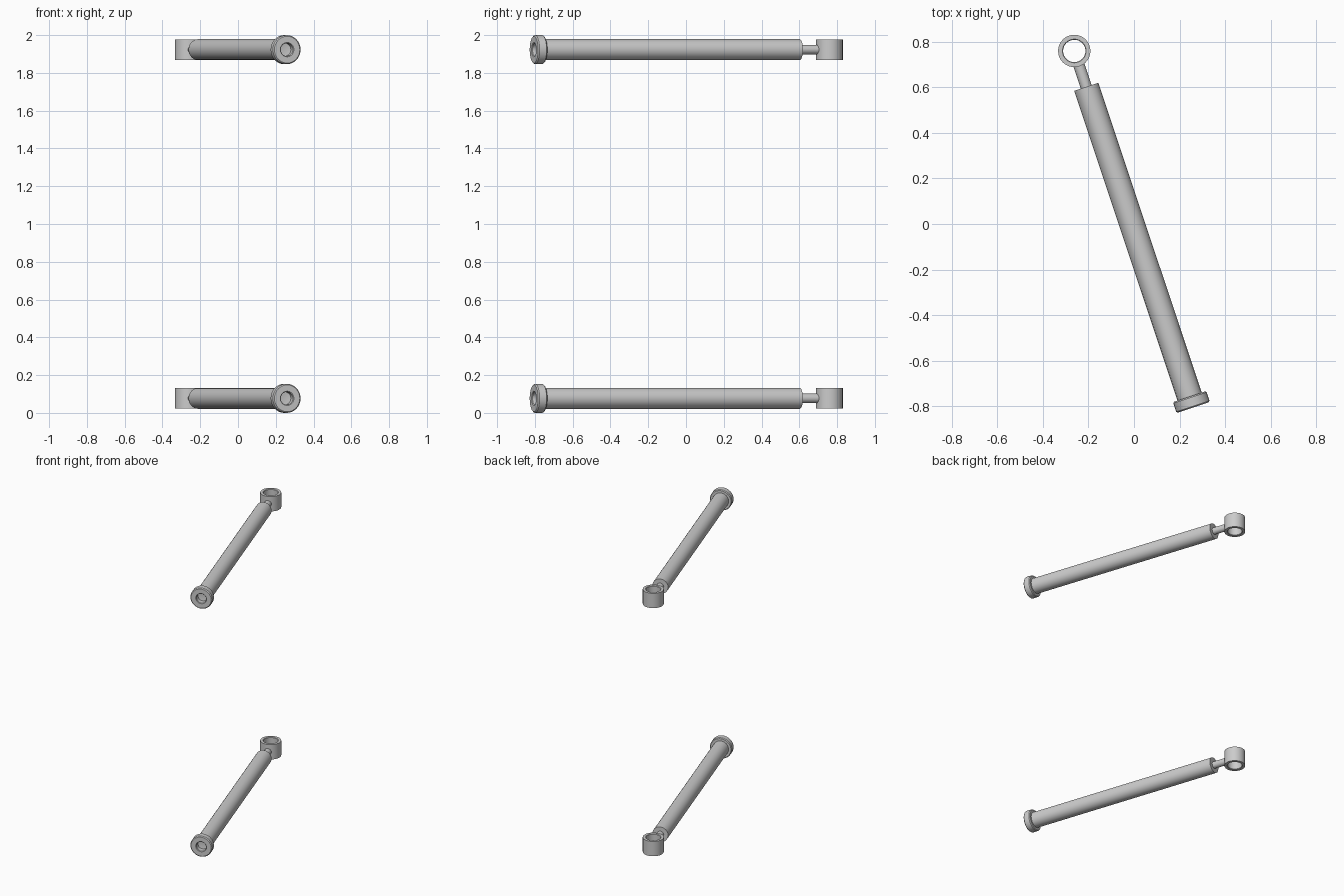
import bpy, bmesh, math
from mathutils import Vector, Matrix

if "Cube" in bpy.data.objects:
    bpy.data.objects.remove(bpy.data.objects["Cube"])

BASE = Vector((0.26, -0.805, 0))     # centre of the end cap face
EYE = Vector((-0.262, 0.759, 0))     # centre of the mounting ring
AXIS = EYE - BASE
LENGTH = AXIS.length
ROT = AXIS.to_track_quat('Z', 'Y').to_matrix().to_4x4()


def lathe(name, profile, sides, matrix, closed=False):
    """Revolve (radius, height) points around local z."""
    bm = bmesh.new()
    pts = [bm.verts.new((r, 0, h)) for r, h in profile]
    pairs = list(zip(pts, pts[1:]))
    if closed:
        pairs.append((pts[-1], pts[0]))
    edges = [bm.edges.new(p) for p in pairs]
    bmesh.ops.spin(bm, geom=pts + edges, cent=(0, 0, 0), axis=(0, 0, 1),
                   angle=math.tau, steps=sides, use_duplicate=False)
    bmesh.ops.remove_doubles(bm, verts=bm.verts, dist=1e-4)
    bmesh.ops.recalc_face_normals(bm, faces=bm.faces)
    mesh = bpy.data.meshes.new(name)
    bm.to_mesh(mesh)
    bm.free()
    ob = bpy.data.objects.new(name, mesh)
    bpy.context.collection.objects.link(ob)
    ob.matrix_world = matrix
    bpy.ops.object.select_all(action='DESELECT')
    ob.select_set(True)
    bpy.context.view_layer.objects.active = ob
    bpy.ops.object.shade_smooth_by_angle(angle=math.radians(35))
    return ob


def strut(label, z):
    along = Matrix.Translation(BASE + Vector((0, 0, z))) @ ROT
    upright = Matrix.Translation(EYE + Vector((0, 0, z)))
    # end cap with blind hole
    lathe(label + "_end_cap", [(0, 0.045), (0.034, 0.04), (0.034, 0.004), (0.038, 0),
                               (0.071, 0), (0.077, 0.006), (0.077, 0.045),
                               (0.072, 0.051), (0, 0.051)], 32, along)
    # main tube
    lathe(label + "_tube", [(0, 0.048), (0.056, 0.048),
                            (0.056, 1.483), (0, 1.483)], 16, along)
    # sliding rod, stopping inside the ring wall
    lathe(label + "_rod", [(0, 1.45), (0.025, 1.45), (0.025, LENGTH - 0.058),
                           (0, LENGTH - 0.058)], 16, along)
    # mounting ring
    lathe(label + "_ring", [(0.049, -0.052), (0.052, -0.055), (0.071, -0.055),
                            (0.071, 0.055), (0.052, 0.055), (0.049, 0.052)],
          32, upright, closed=True)


strut("lower", 0.077)
strut("upper", 1.923)
